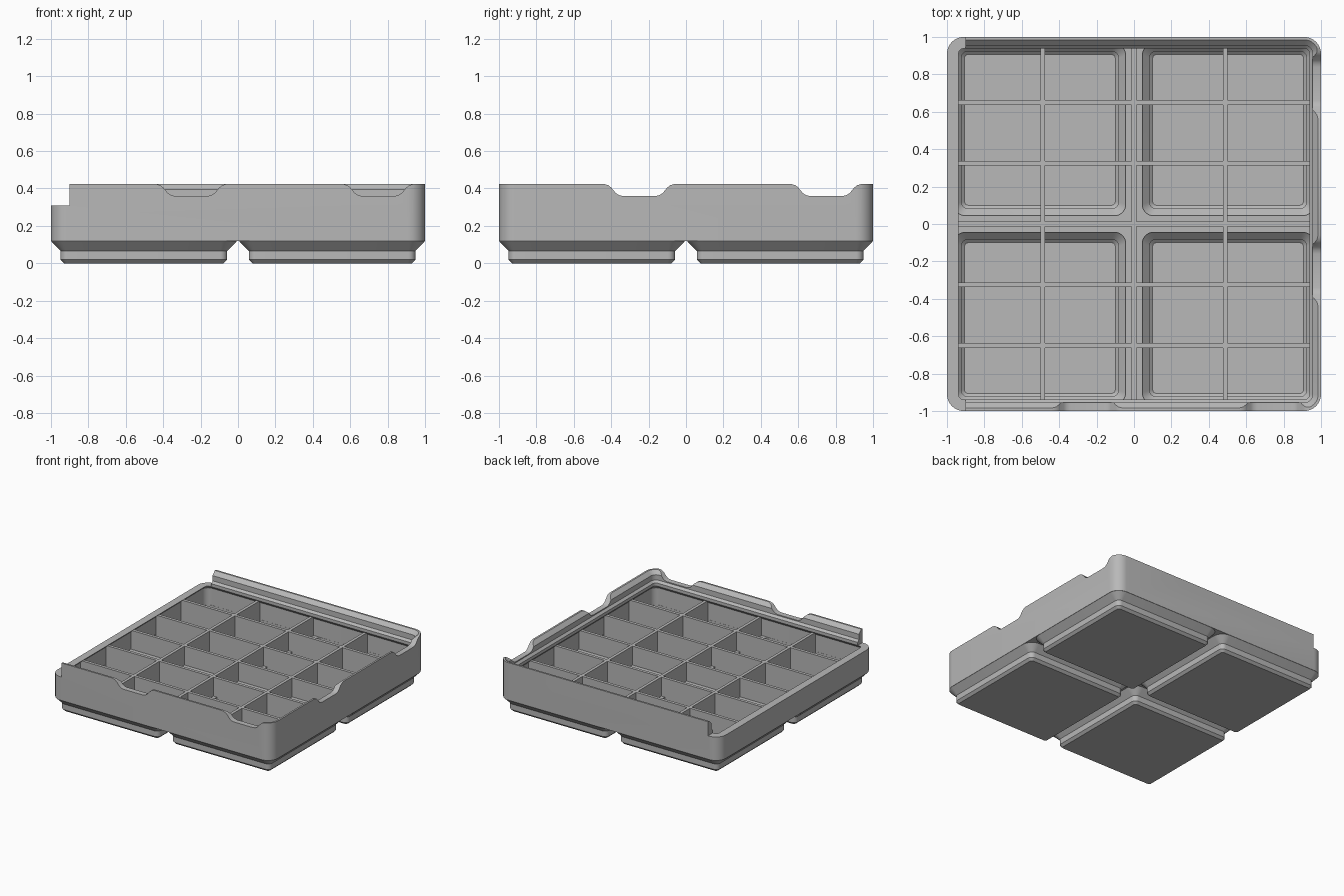
import bpy
import bmesh
import math
from mathutils import Matrix

if "Cube" in bpy.data.objects:
    bpy.data.objects.remove(bpy.data.objects["Cube"], do_unlink=True)

grey = bpy.data.materials.new("plain grey")
grey.use_nodes = True
grey.diffuse_color = (0.48, 0.48, 0.48, 1)
grey.node_tree.nodes["Principled BSDF"].inputs["Base Color"].default_value = (0.48, 0.48, 0.48, 1)

FOOT = 0.503    # distance of foot centres from the middle
INNER = 0.9625  # half width of the cavity


def make_object(name, bm):
    bmesh.ops.recalc_face_normals(bm, faces=bm.faces)
    mesh = bpy.data.meshes.new(name)
    bm.to_mesh(mesh)
    bm.free()
    mesh.materials.append(grey)
    obj = bpy.data.objects.new(name, mesh)
    bpy.context.collection.objects.link(obj)
    return obj


def loft(name, profile, cx=0, cy=0, steps=8):
    """Stack rounded squares; profile rows are (half width, corner radius, z)."""
    bm = bmesh.new()
    rings = []
    for half, radius, z in profile:
        ring = []
        for k, (sx, sy) in enumerate([(1, 1), (-1, 1), (-1, -1), (1, -1)]):
            for i in range(steps + 1):
                a = (k + i / steps) * math.pi / 2
                ring.append(bm.verts.new((cx + sx * (half - radius) + radius * math.cos(a),
                                          cy + sy * (half - radius) + radius * math.sin(a), z)))
        rings.append(ring)
    n = len(rings[0])
    for low, high in zip(rings, rings[1:]):
        for i in range(n):
            j = (i + 1) % n
            bm.faces.new((low[i], low[j], high[j], high[i]))
    bm.faces.new(rings[0][::-1])
    bm.faces.new(rings[-1])
    return make_object(name, bm)


def prism(name, outline, start, end, turn=0):
    """Extrude an (x, z) outline along y, then turn it about z."""
    bm = bmesh.new()
    face = bm.faces.new([bm.verts.new((x, start, z)) for x, z in outline])
    out = bmesh.ops.extrude_face_region(bm, geom=[face])
    verts = [v for v in out["geom"] if isinstance(v, bmesh.types.BMVert)]
    bmesh.ops.translate(bm, verts=verts, vec=(0, end - start, 0))
    bm.transform(Matrix.Rotation(turn, 4, "Z"))
    return make_object(name, bm)


def combine(target, tool, operation):
    mod = target.modifiers.new("cut", "BOOLEAN")
    mod.operation = operation
    mod.solver = "EXACT"
    mod.object = tool
    bpy.context.view_layer.objects.active = target
    bpy.ops.object.modifier_apply(modifier=mod.name)
    bpy.data.objects.remove(tool, do_unlink=True)


# Outer body with four stepped feet
tray = loft("tray", [(1, 0.09, 0.118), (1, 0.09, 0.425)])
centres = [(x, y) for x in (-FOOT, FOOT) for y in (-FOOT, FOOT)]
for cx, cy in centres:
    foot = loft("foot", [(0.426, 0.02, 0), (0.445, 0.038, 0.019), (0.445, 0.038, 0.065),
                         (0.496, 0.088, 0.117), (0.48, 0.07, 0.135)], cx, cy)
    combine(tray, foot, "UNION")

# Main cavity with the stepped lip
cavity = [(INNER, 0.145), (INNER, 0.285), (0.938, 0.31), (0.938, 0.335),
          (0.955, 0.352), (0.955, 0.395), (0.985, 0.425), (1.0, 0.44)]
combine(tray, loft("cavity_cutter", [(h, h - 0.91, z) for h, z in cavity]), "DIFFERENCE")

# Pockets reaching down into the feet
for cx, cy in centres:
    pocket = loft("pocket_cutter", [(0.403, 0.02, 0.035), (0.42, 0.035, 0.05), (0.42, 0.035, 0.08),
                                    (0.4585, 0.06, 0.118), (0.4585, 0.06, 0.2)], cx, cy)
    combine(tray, pocket, "DIFFERENCE")

# Open end where the lip is missing
opening = prism("opening_cutter", [(-1.1, 0.31), (-0.9, 0.31), (-0.9, 0.5), (-1.1, 0.5)], -1.1, 1.1)
combine(tray, opening, "DIFFERENCE")

# Finger notches in the three lipped walls
slope = [(0.09, 0.36), (0.11, 0.365), (0.125, 0.375), (0.15, 0.405),
         (0.165, 0.417), (0.19, 0.425), (0.19, 0.5)]
for turn in (0, math.pi / 2, math.pi):
    for centre in (-0.25, 0.75):
        outline = [(centre + x, z) for x, z in slope] + [(centre - x, z) for x, z in reversed(slope)]
        combine(tray, prism("notch_cutter", outline, -1.1, -0.93, turn), "DIFFERENCE")

# Dividers, shaped to fit the pockets below
END, TOP, RIDGE = 0.975, 0.3, 0.125
flat = [(-END, TOP), (-END, RIDGE), (END, RIDGE), (END, TOP)]
below = [(-0.47, RIDGE), (-0.43, 0.075), (-0.43, 0.025)]
below += [(-x, z) for x, z in reversed(below)]
deep = flat[:2] + [(c + x, z) for c in (-FOOT, FOOT) for x, z in below] + flat[2:]


def add_dividers(name, count, spacing, turn):
    for i in range(count):
        place = (i - (count - 1) / 2) * spacing
        outline = deep if abs(place) > 0.01 else flat
        prism(f"{name}_{i + 1}", outline, place - 0.0125, place + 0.0125, turn)


add_dividers("cross_divider", 5, 0.325, 0)
add_dividers("long_divider", 3, 0.4875, math.pi / 2)

# Smooth the rounded corners, keep the edges crisp
bpy.ops.object.select_all(action="DESELECT")
tray.select_set(True)
bpy.context.view_layer.objects.active = tray
bpy.ops.object.shade_smooth_by_angle(angle=math.radians(25))
